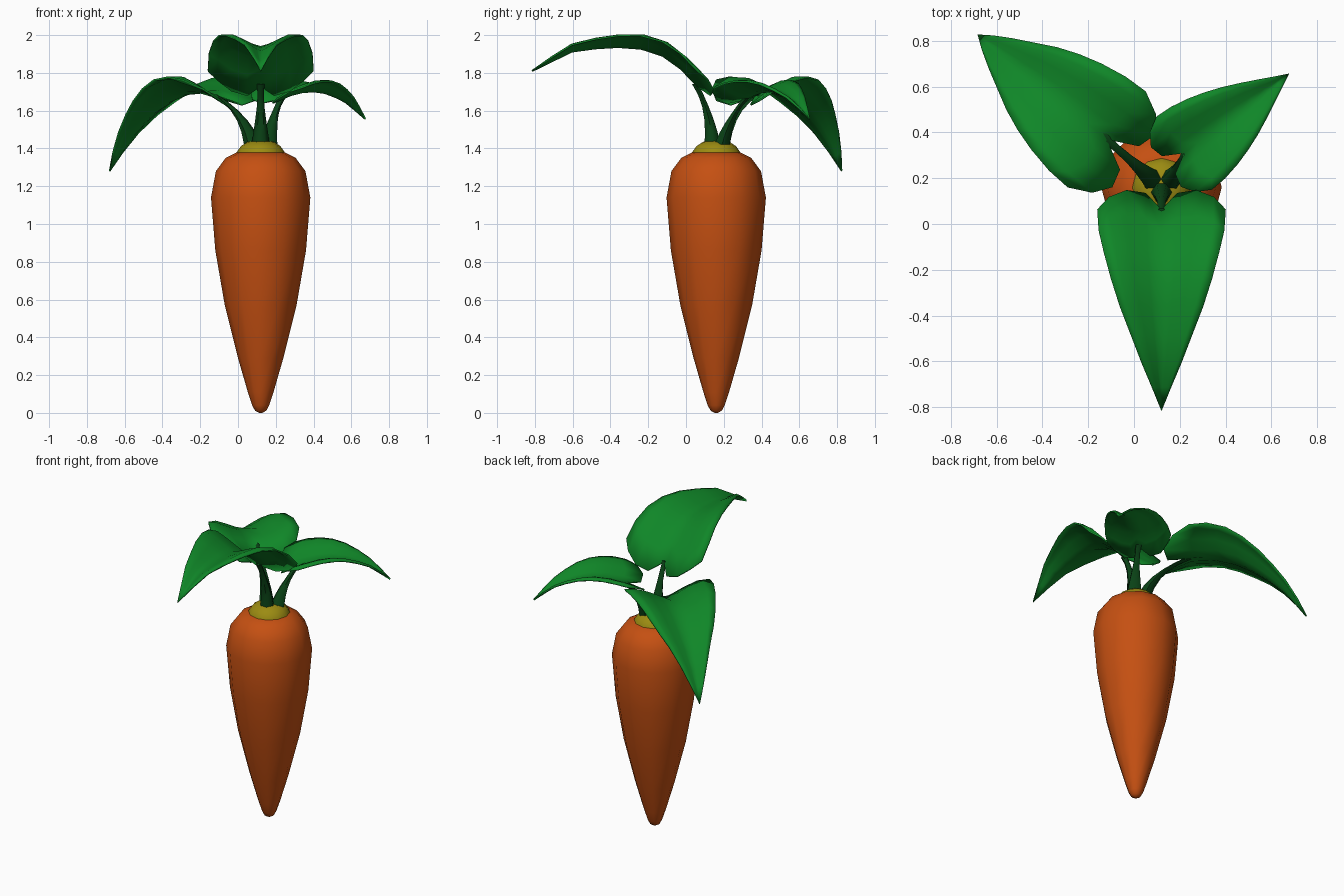
import bpy, bmesh, math
from mathutils import Vector

cube = bpy.data.objects.get("Cube")
if cube:
    bpy.data.objects.remove(cube, do_unlink=True)

AXIS = Vector((0.12, 0.16, 0))


def material(name, rgb):
    m = bpy.data.materials.new(name)
    m.use_nodes = True
    m.diffuse_color = (*rgb, 1)
    m.node_tree.nodes["Principled BSDF"].inputs["Base Color"].default_value = (*rgb, 1)
    return m


ORANGE = material("orange", (0.56, 0.08, 0.006))
YELLOW = material("yellow", (0.33, 0.26, 0.006))
GREEN = material("leaf green", (0.005, 0.24, 0.021))
DARK = material("dark green", (0.003, 0.055, 0.008))


def finish(name, bm, mat, angle=60):
    mesh = bpy.data.meshes.new(name)
    bmesh.ops.recalc_face_normals(bm, faces=bm.faces)
    bm.to_mesh(mesh)
    bm.free()
    obj = bpy.data.objects.new(name, mesh)
    bpy.context.collection.objects.link(obj)
    mesh.materials.append(mat)
    bpy.ops.object.select_all(action='DESELECT')
    obj.select_set(True)
    bpy.context.view_layer.objects.active = obj
    bpy.ops.object.shade_smooth_by_angle(angle=math.radians(angle))
    return obj


def tube(name, rings, mat, sides):
    """Skin a stack of level rings, each given as (centre, radius)."""
    bm = bmesh.new()
    loops = []
    for centre, r in rings:
        loops.append([bm.verts.new(centre + Vector((r * math.cos(a), r * math.sin(a), 0)))
                      for a in (2 * math.pi * i / sides for i in range(sides))])
    for low, high in zip(loops, loops[1:]):
        for i in range(sides):
            j = (i + 1) % sides
            bm.faces.new((low[i], low[j], high[j], high[i]))
    bm.faces.new(loops[0][::-1])
    bm.faces.new(loops[-1])
    return finish(name, bm, mat)


def lathe(name, profile, mat, sides=12):
    return tube(name, [(AXIS + Vector((0, 0, z)), r) for r, z in profile], mat, sides)


def height_at(rib, s):
    """Height of the midrib at distance s, extended straight at its ends."""
    for (s0, z0), (s1, z1) in zip(rib, rib[1:]):
        if s <= s1:
            break
    return z0 + (z1 - z0) * (s - s0) / (s1 - s0)


# Columns across half a leaf: share of width, share of lobe, share of edge lift
COLUMNS = [(0, 0, 0), (0.25, 0.85, 0.22), (0.55, 1, 0.65), (0.82, 0.65, 1), (1, 0, 0.95)]
WIDTHS = [1, 0.98, 0.9, 0.79, 0.65, 0.48, 0.31, 0.15]


def leaf(name, notch, tip, rib, half_width, lobe, lift):
    """Heart-shaped leaf that follows a midrib and folds up on both sides."""
    start = Vector((*notch, 0))
    along = Vector((*tip, 0)) - start
    length = along.length
    along.normalize()
    across = Vector((-along.y, along.x, 0))
    half = [(-p, b, h) for p, b, h in COLUMNS[:0:-1]] + COLUMNS
    # Space the rows evenly by length along the curved rib
    steps = [length * i / 100 for i in range(101)]
    arc = [0]
    for a, b in zip(steps, steps[1:]):
        arc.append(arc[-1] + math.hypot(b - a, height_at(rib, b) - height_at(rib, a)))
    bm = bmesh.new()
    rows = []
    for k, width in enumerate(WIDTHS):
        t = k / len(WIDTHS)
        s_row = next(s for s, d in zip(steps, arc) if d >= t * arc[-1])
        row = []
        for p, b, h in half:
            s = s_row - lobe * b * (1 - t) ** 3
            point = start + along * s + across * (p * width * half_width)
            point.z = height_at(rib, s) + lift * h * width ** 0.7
            row.append(bm.verts.new(point))
        rows.append(row)
    end = start + along * length
    end.z = rib[-1][1]
    end = bm.verts.new(end)
    for r0, r1 in zip(rows, rows[1:]):
        for i in range(len(r0) - 1):
            bm.faces.new((r0[i], r0[i + 1], r1[i + 1], r1[i]))
    for i in range(len(half) - 1):
        bm.faces.new((rows[-1][i], rows[-1][i + 1], end))
    obj = finish(name, bm, GREEN)
    solid = obj.modifiers.new("thickness", 'SOLIDIFY')
    solid.thickness = 0.01
    solid.offset = 0


def stem(name, base, bend, end):
    """Stalk with a broad foot that thins towards the leaf."""
    a, b, c = Vector(base), Vector(bend), Vector(end)
    rings = []
    for i, r in enumerate((0.048, 0.038, 0.028, 0.02, 0.017, 0.02)):
        t = i / 5
        rings.append((a * (1 - t) ** 2 + b * 2 * t * (1 - t) + c * t * t, r))
    tube(name, rings, DARK, 6)


# Root and crown
lathe("root", [(0.008, 0), (0.03, 0.012), (0.045, 0.04), (0.068, 0.11), (0.12, 0.29),
               (0.19, 0.57), (0.24, 0.86), (0.263, 1.14), (0.237, 1.28),
               (0.185, 1.35), (0.125, 1.38)], ORANGE)
lathe("crown", [(0.13, 1.365), (0.127, 1.38), (0.105, 1.412), (0.07, 1.435), (0.03, 1.44)], YELLOW)

# Stems
stem("front_stem", (0.12, 0.14, 1.42), (0.12, 0.13, 1.6), (0.12, 0.05, 1.74))
stem("left_stem", (0.16, 0.19, 1.42), (0.18, 0.23, 1.57), (0.23, 0.317, 1.665))
stem("right_stem", (0.08, 0.19, 1.42), (0.03, 0.24, 1.6), (-0.13, 0.378, 1.685))

# Leaves
leaf("front_leaf", (0.12, 0.06), (0.12, -0.815),
     [(-0.08, 1.655), (0, 1.73), (0.06, 1.80), (0.16, 1.88), (0.26, 1.925),
      (0.46, 1.94), (0.66, 1.915), (0.875, 1.81)], 0.28, 0.085, 0.085)
leaf("left_leaf", (0.22, 0.31), (0.675, 0.655),
     [(-0.1, 1.62), (0, 1.66), (0.1, 1.69), (0.2, 1.705), (0.33, 1.69),
      (0.45, 1.64), (0.571, 1.555)], 0.2, 0.10, 0.065)
leaf("right_leaf", (-0.12, 0.37), (-0.68, 0.825),
     [(-0.15, 1.60), (0, 1.68), (0.08, 1.70), (0.23, 1.685), (0.36, 1.63),
      (0.53, 1.51), (0.62, 1.42), (0.7215, 1.28)], 0.27, 0.15, 0.085)
